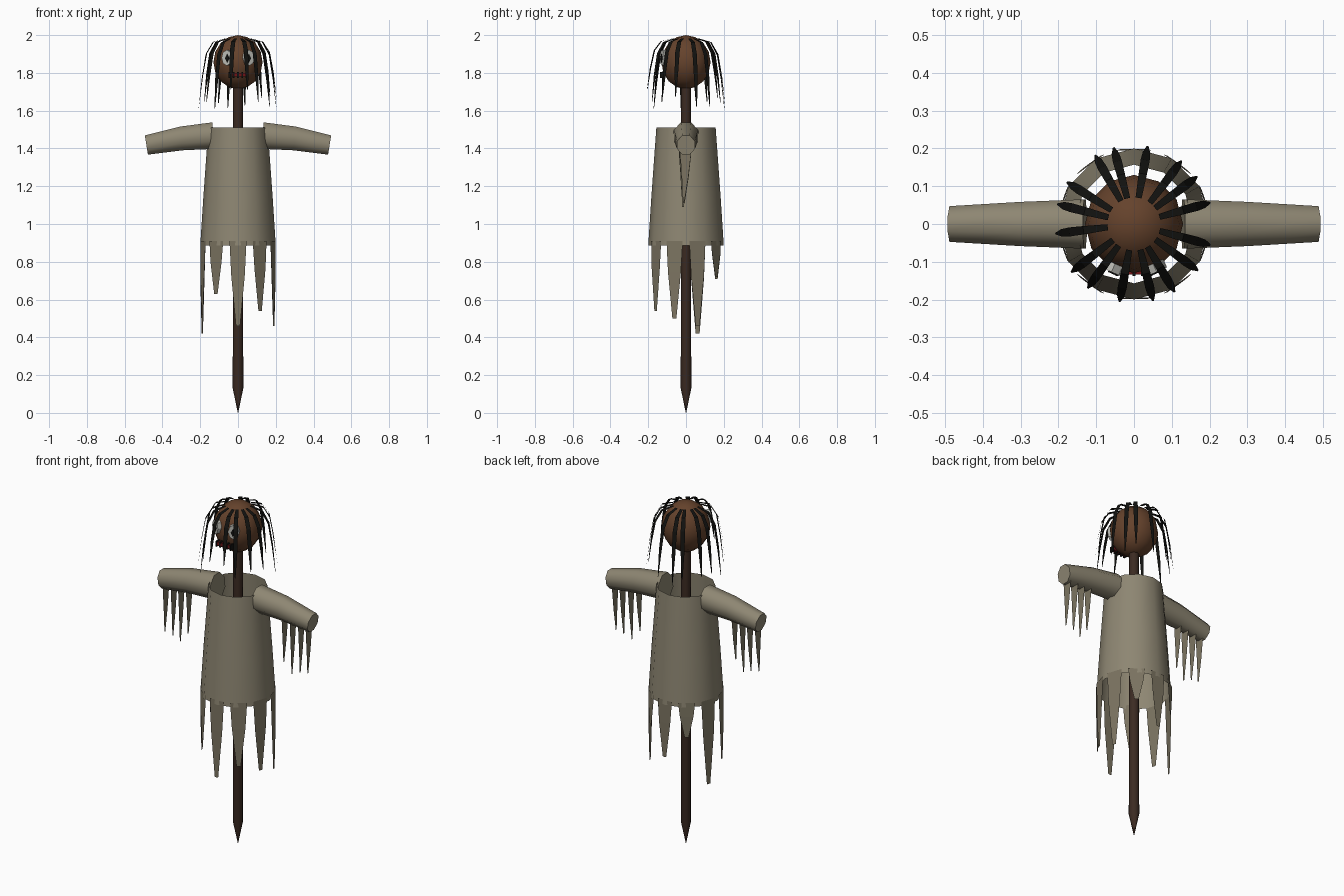
import bpy, random
from math import sin, cos, pi, radians
from mathutils import Vector

if "Cube" in bpy.data.objects:
    bpy.data.objects.remove(bpy.data.objects["Cube"])

random.seed(4)

def material(name, rgb):
    m = bpy.data.materials.new(name)
    m.diffuse_color = (*rgb, 1)
    m.use_nodes = True
    m.node_tree.nodes["Principled BSDF"].inputs["Base Color"].default_value = m.diffuse_color
    return m

CLOTH = material("sackcloth", (0.27, 0.24, 0.17))
RAG = material("rag", (0.20, 0.175, 0.12))
SKIN = material("head_brown", (0.13, 0.055, 0.025))
WOOD = material("dark_wood", (0.045, 0.024, 0.016))
BLACK = material("black", (0.006, 0.006, 0.005))
WHITE = material("eye_white", (0.5, 0.5, 0.46))
RED = material("mouth_red", (0.16, 0.006, 0.008))

def add(name, verts, faces, mat, smooth=False):
    me = bpy.data.meshes.new(name)
    me.from_pydata([tuple(v) for v in verts], [], faces)
    me.materials.append(mat)
    ob = bpy.data.objects.new(name, me)
    bpy.context.collection.objects.link(ob)
    if smooth:
        bpy.context.view_layer.objects.active = ob
        ob.select_set(True)
        bpy.ops.object.shade_smooth_by_angle(angle=radians(50))
        ob.select_set(False)
    return ob

def loft(name, rings, mat, caps=True, smooth=True):
    n = len(rings[0])
    verts = [v for r in rings for v in r]
    faces = [(i*n + j, i*n + (j+1) % n, (i+1)*n + (j+1) % n, (i+1)*n + j)
             for i in range(len(rings)-1) for j in range(n)]
    if caps:
        faces += [tuple(reversed(range(n))), tuple(range(len(verts)-n, len(verts)))]
    return add(name, verts, faces, mat, smooth)

def ring(r, z, n):
    return [(r*cos(2*pi*k/n), r*sin(2*pi*k/n), z) for k in range(n)]

def ribbon(name, path, widths, side, mat):
    """Flat strip along a path, half-widths measured along side."""
    verts = []
    for p, w in zip(path, widths):
        verts += [Vector(p) - side*w, Vector(p) + side*w]
    faces = [(2*i, 2*i+1, 2*i+3, 2*i+2) for i in range(len(path)-1)]
    return add(name, verts, faces, mat)

# Pole with a sharpened foot
loft("pole", [ring(r, z, 8) for r, z in ((0.001, 0), (0.028, 0.13), (0.026, 1.76))], WOOD)

# Open sack body
loft("body", [ring(r, z, 12) for r, z in ((0.2, 0.885), (0.183, 1.15), (0.157, 1.51))],
     CLOTH, caps=False)

# Torn hem: ten strips around the bottom edge, clockwise from the front
hem_tips = (0.46, 0.54, 0.50, 0.46, 0.72, 0.58, 0.71, 0.42, 0.52, 0.63)
for k, tip in enumerate(hem_tips):
    a = 2*pi*k/len(hem_tips)
    out, side = Vector((sin(a), -cos(a), 0)), Vector((cos(a), sin(a), 0))
    top = 0.91
    path = [out*r + Vector((0, 0, top + (tip-top)*t))
            for t, r in ((0, 0.195), (0.4, 0.198), (1, 0.199))]
    ribbon("hem_strip", path, (0.045, 0.036, 0.011), side, RAG)

# Sleeves with hanging strips
for s in (-1, 1):
    rings = []
    for x, z, r, lean in ((0.13, 1.468, 0.076, 0.006), (0.3, 1.453, 0.068, 0.006),
                          (0.485, 1.418, 0.055, 0.009)):
        rings.append([(s*(x + lean*sin(a)), r*0.93*cos(a), z + r*sin(a))
                      for a in (2*pi*(k+0.5)/8 * -s for k in range(8))])
    loft("sleeve", rings, CLOTH)
    for x, tip in ((0.31, 1.15), (0.36, 1.09), (0.41, 1.11), (0.46, 1.12)):
        top = 1.40 - (x - 0.31)*0.12
        y = -0.005 + random.uniform(-0.005, 0.005)
        ribbon("sleeve_strip", [(s*x, y, top), (s*x, y-0.003, (top+tip)/2), (s*x, y-0.01, tip)],
               (0.03, 0.018, 0.004), Vector((0, 1, 0)), RAG)

# Head
bpy.ops.mesh.primitive_uv_sphere_add(segments=12, ring_count=8, location=(0, 0, 1.857))
head = bpy.context.object
head.name = "head"
head.scale = (0.13, 0.13, 0.143)
head.data.materials.append(SKIN)
bpy.ops.object.shade_smooth()

# Drooping hair strands
for k in range(16):
    a = 2*pi*(k + 0.5)/16 + random.uniform(-0.09, 0.09)
    out, side = Vector((sin(a), -cos(a), 0)), Vector((cos(a), sin(a), 0))
    facing = max(0, -out.y)
    drop = 0.75 if facing > 0.95 else random.uniform(0.8, 1.05)
    path = [out*r + Vector((0, 0, 1.982 - d*drop))
            for r, d in ((0.07, 0), (0.135, 0.02), (0.172, 0.085), (0.193, 0.21), (0.21, 0.36))]
    ribbon("hair_strand", path, (0.008, 0.011, 0.012, 0.010, 0.002), side, BLACK)

# Plate facing outward: n-sided, thick in y, turned around z
def plate(name, x, y, z, w, h, depth, n, mat, turn):
    c, s = cos(turn), sin(turn)
    rings = []
    for d in (depth, -depth):
        pts = [(w*cos(2*pi*k/n), d, h*sin(2*pi*k/n)) for k in range(n)]
        rings.append([(x + u*c - v*s, y + u*s + v*c, z + q) for u, v, q in pts])
    return loft(name, rings, mat, smooth=False)

# Eyes: pale ovals with diamond pupils
for s in (-1, 1):
    t = s*0.42
    plate("eye", s*0.055, -0.116, 1.88, 0.03, 0.042, 0.012, 8, WHITE, t)
    plate("pupil", s*0.056, -0.126, 1.878, 0.012, 0.022, 0.006, 4, BLACK, t)

# Stitched mouth
def box(name, x, y, z, sx, sy, sz, mat):
    rings = [[(x+i*sx, y+j*sy, z+k*sz) for i, j in ((-1, -1), (1, -1), (1, 1), (-1, 1))]
             for k in (-1, 1)]
    loft(name, rings, mat, smooth=False)

box("mouth", 0, -0.122, 1.79, 0.045, 0.012, 0.009, RED)
for x in (-0.045, -0.022, 0, 0.022, 0.045):
    box("mouth_stitch", x, -0.124, 1.79, 0.004, 0.014, 0.016, BLACK)
